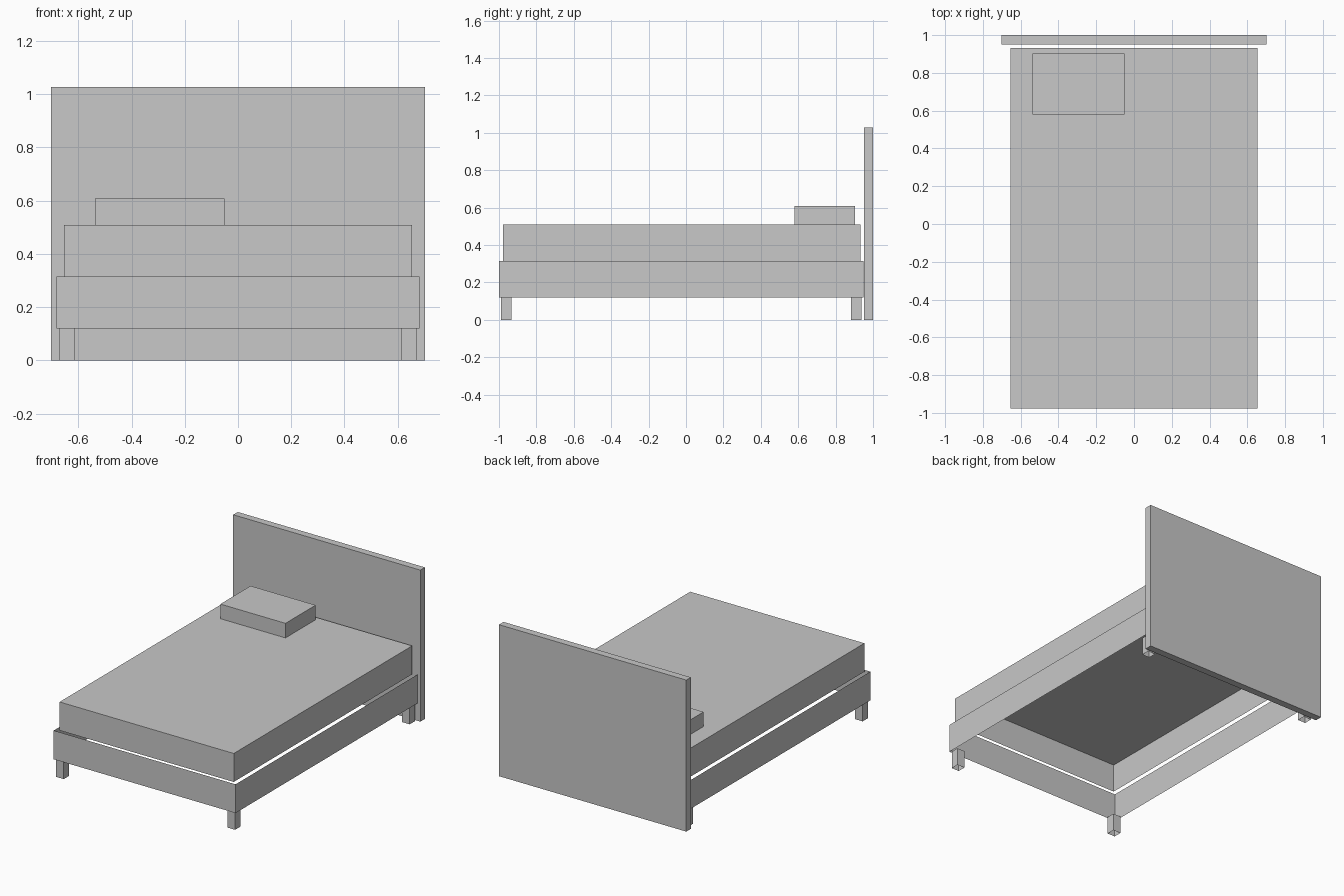
import bpy
import bmesh
from mathutils import Vector

default_cube = bpy.data.objects.get("Cube")
if default_cube:
    bpy.data.objects.remove(default_cube, do_unlink=True)

# Single plain grey for the whole bed
grey = bpy.data.materials.new("plain_grey")
grey.use_nodes = True
colour = (0.58, 0.58, 0.58, 1)
grey.diffuse_color = colour
grey.node_tree.nodes["Principled BSDF"].inputs["Base Color"].default_value = colour


def box(name, low, high, top=True, bottom=True):
    """Flat-faced box between two corners, optionally without top or bottom."""
    low, high = Vector(low), Vector(high)
    bm = bmesh.new()
    bmesh.ops.create_cube(bm, size=1)
    bm.normal_update()
    open_ends = [f for f in bm.faces
                 if (f.normal.z > 0.5 and not top) or (f.normal.z < -0.5 and not bottom)]
    bmesh.ops.delete(bm, geom=open_ends, context='FACES_ONLY')
    bmesh.ops.scale(bm, vec=high - low, verts=bm.verts)
    bmesh.ops.translate(bm, vec=(low + high) / 2, verts=bm.verts)
    mesh = bpy.data.meshes.new(name)
    bm.to_mesh(mesh)
    bm.free()
    mesh.materials.append(grey)
    obj = bpy.data.objects.new(name, mesh)
    bpy.context.collection.objects.link(obj)


LEG_TOP, FRAME_TOP, MATTRESS_TOP = 0.12, 0.315, 0.508

# Solid headboard; mattress and pillow are shells open underneath
box("headboard", (-0.702, 0.951, 0), (0.702, 1, 1.027))
box("mattress", (-0.653, -0.978, FRAME_TOP), (0.653, 0.933, MATTRESS_TOP), bottom=False)
box("pillow", (-0.538, 0.58, MATTRESS_TOP), (-0.05, 0.903, 0.607), bottom=False)

# Side rails form a thin open band around the mattress base
box("bed_frame", (-0.682, -1, LEG_TOP), (0.682, 0.95, FRAME_TOP), top=False, bottom=False)

# Four hollow legs
for end, y in (("front", -0.99), ("back", 0.881)):
    for side, x in (("right", -0.671), ("left", 0.614)):
        box(f"{end}_{side}_leg", (x, y, 0), (x + 0.057, y + 0.056, LEG_TOP),
            top=False, bottom=False)
